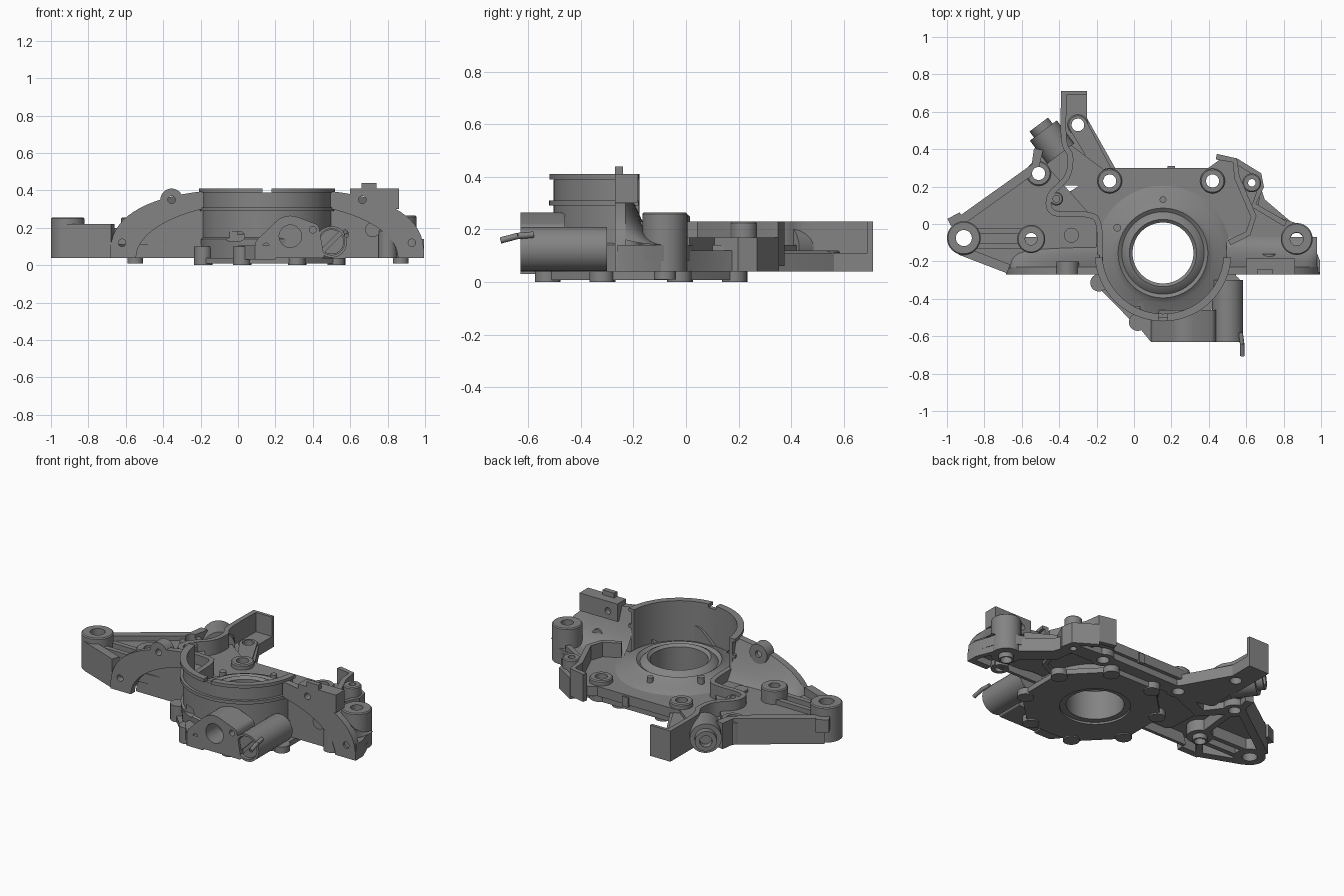
import bpy, bmesh, math
from mathutils import Vector, Matrix
from mathutils.geometry import convex_hull_2d

old = bpy.data.objects.get("Cube")
if old:
    bpy.data.objects.remove(old)

shade = (.23, .23, .23, 1)
metal = bpy.data.materials.new("cast_grey")
metal.use_nodes = True
metal.diffuse_color = shade
metal.node_tree.nodes["Principled BSDF"].inputs["Base Color"].default_value = shade
parts = []

# Shared levels, planes and bolt positions
base, floor, rim, crown = .04, .14, .23, .41
front, arch_front, arch_back = -.63, -.27, -.23
hub_x, hub_y, bore = .155, -.155, .163
centre = (hub_x, hub_y)
far_bolt, inner_bolt, elbow_bolt = (-.91, -.075), (-.55, -.08), (-.51, .27)
rear_left, rear_right, top_bolt = (-.13, .23), (.42, .23), (-.3, .53)
corner_bolt, right_bolt = (.63, .22), (.87, -.08)


def finish(name, bm):
    bmesh.ops.recalc_face_normals(bm, faces=bm.faces)
    mesh = bpy.data.meshes.new(name)
    bm.to_mesh(mesh)
    bm.free()
    mesh.materials.append(metal)
    ob = bpy.data.objects.new(name, mesh)
    bpy.context.collection.objects.link(ob)
    parts.append(ob)
    return ob


def prism(name, pts, start, end, axis="z"):
    """Extrude an outline along z, or an xz outline along y."""
    bm = bmesh.new()
    put = (lambda p, t: (p[0], p[1], t)) if axis == "z" else (lambda p, t: (p[0], t, p[1]))
    low = [bm.verts.new(put(p, start)) for p in pts]
    top = [bm.verts.new(put(p, end)) for p in pts]
    bm.faces.new(low)
    bm.faces.new(top)
    for i in range(len(pts)):
        bm.faces.new((low[i - 1], low[i], top[i], top[i - 1]))
    return finish(name, bm)


def hull(*discs):
    """Outline of a belt stretched round discs given as (centre, radius)."""
    pts = []
    for (x, y), r in discs:
        for k in range(32):
            a = math.tau * k / 32
            pts.append(Vector((x + r * math.cos(a), y + r * math.sin(a))))
    return [pts[i] for i in convex_hull_2d(pts)]


def smooth_path(pts, steps=5):
    """Catmull-Rom curve through the points."""
    p = [Vector(q) for q in [pts[0], *pts, pts[-1]]]
    out = []
    for a, b, c, d in zip(p, p[1:], p[2:], p[3:]):
        for k in range(steps):
            t = k / steps
            out.append(b + (c - a) * t / 2 + (a - b * 2.5 + c * 2 - d / 2) * t * t
                       + ((b - c) * 3 + d - a) * t * t * t / 2)
    return out + [p[-1]]


def ribbon(pts, width):
    """Outline of a strip of even width along a path."""
    p = [Vector(q) for q in pts]
    left, right = [], []
    for i, q in enumerate(p):
        along = (p[min(i + 1, len(p) - 1)] - p[max(i - 1, 0)]).normalized()
        side = Vector((-along.y, along.x)) * width / 2
        left.append(q + side)
        right.append(q - side)
    return left + right[::-1]


def wall(name, pts, width, low, high):
    return prism(name, ribbon(pts, width), low, high)


def lathe(name, profile, at, start=0, end=360, steps=64):
    """Turn a closed (radius, z) profile about a vertical axis."""
    bm = bmesh.new()
    full = end - start == 360
    rings = []
    for i in range(steps if full else steps + 1):
        a = math.radians(start + (end - start) * i / steps)
        rings.append([bm.verts.new((at[0] + r * math.cos(a), at[1] + r * math.sin(a), z)) for r, z in profile])
    for i in range(steps):
        u, v = rings[i], rings[(i + 1) % len(rings)]
        for k in range(len(profile)):
            bm.faces.new((u[k - 1], u[k], v[k], v[k - 1]))
    if not full:
        bm.faces.new(rings[0])
        bm.faces.new(rings[-1])
    return finish(name, bm)


def tube(name, at, inner, outer, low, high, **sweep):
    return lathe(name, [(inner, low), (outer, low), (outer, high), (inner, high)], at, **sweep)


def boss(name, at, outer, hole, high, low=base):
    bevel = .006
    return lathe(name, [(hole, low), (outer, low), (outer, high - bevel), (outer - bevel, high), (hole, high)], at)


def rods(name, *specs, segments=32):
    """Solid cylinders given as (start, end, radius)."""
    bm = bmesh.new()
    for a, b, r in specs:
        a, b = Vector(a), Vector(b)
        turn = (b - a).to_track_quat("Z", "Y").to_matrix().to_4x4()
        bmesh.ops.create_cone(bm, cap_ends=True, segments=segments, radius1=r, radius2=r,
                              depth=(b - a).length, matrix=Matrix.Translation((a + b) / 2) @ turn)
    return finish(name, bm)


def upright(at, r, low, high):
    return (*at, low), (*at, high), r


def lengthwise(at, r, near, back):
    return (at[0], near, at[1]), (at[0], back, at[1]), r


def box(name, lo, hi):
    return prism(name, [lo[:2], (hi[0], lo[1]), hi[:2], (lo[0], hi[1])], lo[2], hi[2])


def cut(targets, cutter):
    for ob in targets:
        mod = ob.modifiers.new("cut", "BOOLEAN")
        mod.operation, mod.solver, mod.object = "DIFFERENCE", "EXACT", cutter
        mesh = bpy.data.meshes.new_from_object(ob.evaluated_get(bpy.context.evaluated_depsgraph_get()))
        ob.modifiers.clear()
        ob.data = mesh
    parts.remove(cutter)
    bpy.data.objects.remove(cutter)


# Floors of the casting, stretched between the bolt bosses
knee, tail, heel = (-.36, .25), (-.37, -.14), (.6, -.14)
drilled = [
    prism("dish_floor", hull((rear_left, .07), (rear_right, .07), ((-.38, .1), .04), (tail, .04), (heel, .04)),
          .08, floor),
    prism("corner_floor", hull((rear_right, .07), ((.5, .3), .06), (corner_bolt, .05), (heel, .04)), .08, floor),
    prism("right_foot", hull((right_bolt, .08), (heel, .04), ((.6, .05), .04), ((.93, -.2), .06)), .08, floor),
    prism("side_arm_floor", hull((far_bolt, .08), (elbow_bolt, .06), ((-.65, -.2), .04), ((-.23, -.18), .03),
                                 ((-.23, 0), .03)), .11, .17),
    prism("elbow_floor", hull((elbow_bolt, .06), (knee, .03), ((-.4, .42), .04), (rear_left, .03)), .08, floor),
    prism("arm_root", hull((rear_left, .06), (top_bolt, .06), (knee, .03)), base, .11),
    box("top_arm_floor", (-.39, .4, base), (-.25, .71, .11)),
    # Gasket band under the rear edge
    wall("gasket_band", [(.92, -.12), right_bolt, (.66, .1), corner_bolt, rear_right, rear_left, top_bolt],
         .1, base, .12),
    wall("gasket_branch", [rear_left, (-.38, .12), elbow_bolt], .08, base, .12),
    # Raised ribs
    wall("wavy_rib", smooth_path([(-.375, .71), (-.375, .45), (-.34, .36), knee, (-.45, .15), (-.43, .06),
                                  (-.25, .05), (-.19, 0), (-.18, -.2)]), .03, .08, rim),
    wall("corner_rib", [(.44, .36), (.54, .34), (.55, .25), (.64, .04), (.61, -.05), (.51, -.1)], .03, .06, rim),
    wall("corner_wall", [(.54, .34), (.67, .26), (.68, .2), (.64, .1), (.81, 0)], .03, base, .17),
    wall("right_side_wall", [(.94, -.1), (.98, -.2), (.98, -.26)], .03, base, floor),
    wall("arm_rear_wall", [(-.95, 0), (-.53, .3), (-.51, .4)], .05, base, .2),
    wall("arm_front_wall", [(-.93, -.14), (-.67, -.24)], .05, base, .22),
    wall("arm_low_rib", [elbow_bolt, inner_bolt, (-.67, -.23)], .04, base, .13),
]
for side, shift in (("rear", .04), ("front", -.04)):
    drilled.append(wall(side + "_arm_rib", [(p[0], p[1] + shift) for p in (far_bolt, inner_bolt)], .03, base, .2))
box("top_arm_end", (-.39, .69, base), (-.25, .71, rim))

# Bolt bosses and the holes through them
holes = [upright(centre, .19, -1, 1)]
for name, at, outer, hole, high in (
        ("far", far_bolt, .09, .043, .255), ("inner", inner_bolt, .075, .032, .255),
        ("elbow", elbow_bolt, .066, .035, .18), ("rear_left", rear_left, .066, .035, .17),
        ("rear_right", rear_right, .066, .035, .17), ("corner", corner_bolt, .05, .02, rim),
        ("right", right_bolt, .085, .035, .265), ("top", top_bolt, .055, .034, .12)):
    boss(name + "_boss", at, outer, hole, high)
    holes.append(upright(at, hole, -1, 1))
cut(drilled, rods("drill_cutter", *holes))
for at in (inner_bolt, right_bolt):
    tube("dowel_sleeve", at, .033, .042, .01, .06)
boss("rib_boss", (-.415, .135), .036, .018, rim, low=.12)
boss("foot_boss", (.8, -.22), .05, .028, .19)
rods("round_pad", upright((-.335, -.06), .04, floor, .185))
rods("locating_pegs", upright((-.09, -.02), .02, .1, .21), upright((hub_x, .13), .018, .1, .2))
box("rear_tab", (.18, .29, .07), (.22, .31, .13))
wall("boss_tab", [(-.93, -.02), (-.965, .045)], .075, .12, .2)

# Pump hub with seal lip, and the grooved half ring
hub = lathe("pump_hub", [(bore, .02), (.35, .02), (.36, floor), (.32, .165), (.27, .175), (.24, .2), (.22, .185),
                         (.2, .205), (.18, .215), (bore, .2)], centre)
half = dict(start=184, end=356)
ring = [tube("ring_wall", centre, .325, .348, base, crown, **half)]
for high in (.31, crown):
    ring.append(tube("ring_flange", centre, .34, .365, high - .02, high, **half))
cut(ring, box("notch_cutter", (.13, -.6, .388), (.18, -.4, .5)))
cut([hub, *ring], prism("oil_slot_cutter", hull(((-.05, .155), .025), ((.01, .155), .025)), -.6, -.44, "y"))

# Eight-sided cover underneath with lobed screws
spots = []
for k in range(8):
    a = math.radians(22 + 45 * k)
    spots.append((.17 + .385 * math.cos(a), -.17 + .385 * math.sin(a)))
    rods("cover_screw", upright(spots[k], .047, 0, .1 if k in (4, 5) else base))
cover = prism("pump_cover", hull(*[(spot, .02) for spot in spots]), .008, base)
cut([cover], rods("cover_cutter", upright(centre, .2, -1, 1), segments=64))


# Front arch in two halves, with a recessed web and a sweeping fillet behind
def arch_curve(side, reach, height, power):
    gap, pts = .34, []
    for k in range(17):
        dx = reach - (reach - gap) * (k / 16) ** 2
        pts.append((hub_x + side * dx, base + height * (1 - (dx / reach) ** power) ** (1 / power)))
    return pts


def fillet(name, curve, near, back, steps=8):
    """Surface falling from an xz curve down to the floor."""
    bm = bmesh.new()
    rows = []
    for k in range(steps + 1):
        t = k / steps
        rows.append([bm.verts.new((x, near + (back - near) * t, floor + (z - floor) * (1 - t) ** 2))
                     for x, z in curve if z > floor])
    for u, v in zip(rows, rows[1:]):
        for i in range(1, len(u)):
            bm.faces.new((u[i - 1], u[i], v[i], v[i - 1]))
    return finish(name, bm)


arches = []
for side, name in ((-1, "right"), (1, "left")):
    outer = arch_curve(side, .84, crown - base, 2.6)
    inner = arch_curve(side, .7, .3, 2)
    arches.append(prism(name + "_arch", outer + inner[::-1], arch_front, arch_back, "y"))
    prism(name + "_web", inner + [(inner[-1][0], base)], -.22, -.2, "y")
    fillet(name + "_arch_fillet", outer, arch_back, -.07)
eyes = ((-.355, .35), (.665, .35), (-.62, .12), (.93, .12))
arches.append(box("arch_post", (.6, arch_front, .3), (.86, -.185, crown)))
arches.append(rods("arch_eye", lengthwise(eyes[0], .06, arch_front, -.2)))
cut(arches, rods("arch_cutter", *[lengthwise(at, .02, -1, 0) for at in eyes]))
box("arch_lug", (.66, arch_front, .4), (.74, -.24, .44))
rods("web_plug", lengthwise((.72, .19), .04, -.24, -.16))

# Inlet block and its flange
inlet, low_screw, high_screw = (.28, .155), (.15, .1), (.4, .19)
block = prism("inlet_block", hull((inlet, .11), (low_screw, .06), (high_screw, .035), ((.45, .05), .01)),
              front, -.46, "y")
cut([block], rods("inlet_cutter", lengthwise(inlet, .06, -1, -.5), lengthwise(low_screw, .018, -1, -.55),
                  lengthwise(high_screw, .018, -1, -.55)))
prism("block_foot", [(0, -.4), (0, -.52), (.09, front), (.2, front), (.2, -.4)], .03, .105)

# Relief valve barrel, slotted plug and split pin
valve = (.5, .125)
barrel = rods("valve_barrel", lengthwise(valve, .084, front, -.3))
cut([barrel], rods("barrel_cutter", lengthwise(valve, .07, -1, -.6)))
plug = rods("valve_plug", lengthwise(valve, .066, -.615, -.5))
cut([plug], prism("slot_cutter", ribbon([(.44, .065), (.56, .185)], .02), -1, -.6, "y"))
bend = (.578, -.64, .175)
rods("split_pin", ((.57, -.58, .18), bend, .012), (bend, (.58, -.705, .158), .012), segments=12)

# Pressure sender port
aim, mid = Vector((-.6, .8, 0)), Vector((-.44, .44, .13))
rods("sender_port", (mid - aim * .08, mid + aim * .075, .09))
tip = rods("sender_tip", (mid, mid + aim * .115, .062))
cut([tip], rods("sender_cutter", (mid + aim * .07, mid + aim, .035)))

# Smooth rounded faces, keep edges crisp
bpy.ops.object.select_all(action="DESELECT")
for ob in parts:
    ob.select_set(True)
bpy.context.view_layer.objects.active = parts[0]
bpy.ops.object.shade_smooth_by_angle(angle=math.radians(32))
